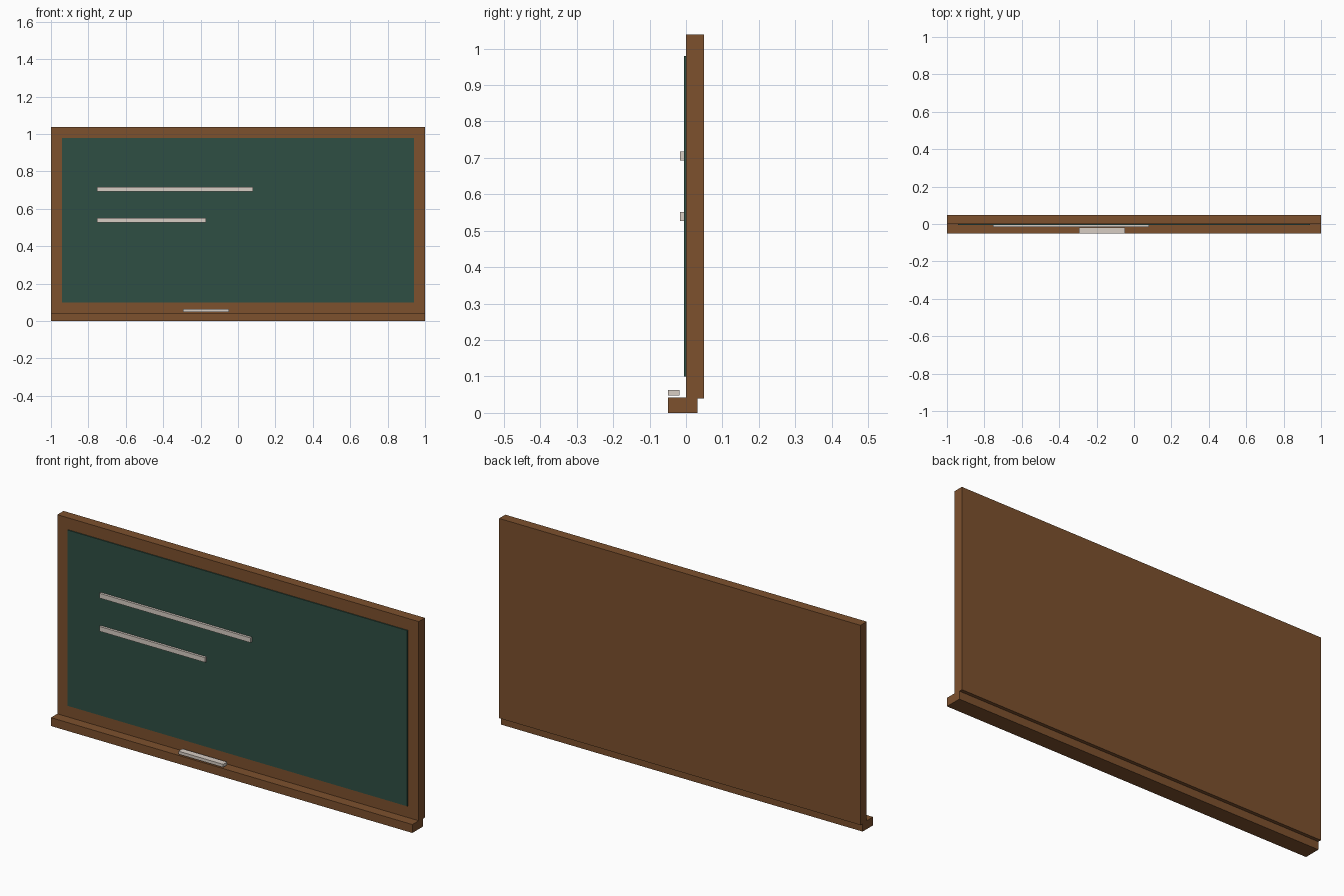
import bpy

cube = bpy.data.objects.get("Cube")
if cube:
    bpy.data.objects.remove(cube, do_unlink=True)


def material(name, r, g, b):
    mat = bpy.data.materials.new(name)
    mat.use_nodes = True
    mat.diffuse_color = (r, g, b, 1)
    bsdf = next(n for n in mat.node_tree.nodes if n.type == 'BSDF_PRINCIPLED')
    bsdf.inputs["Base Color"].default_value = (r, g, b, 1)
    return mat


def box(name, mat, x, y, z):
    """Box spanning the (low, high) range on each axis."""
    spans = (x, y, z)
    bpy.ops.mesh.primitive_cube_add(size=1, location=[(a + b) / 2 for a, b in spans])
    obj = bpy.context.object
    obj.name = name
    obj.scale = [b - a for a, b in spans]
    bpy.ops.object.transform_apply(location=False, rotation=False, scale=True)
    obj.data.materials.append(mat)
    return obj


wood = material("brown wood", 0.205, 0.082, 0.027)
slate = material("green slate", 0.028, 0.078, 0.056)
chalk = material("pale chalk", 0.68, 0.61, 0.55)

# Wooden backing and the ledge along its foot
box("backing_board", wood, (-1, 1), (0, 0.049), (0.039, 1.038))
box("chalk_ledge", wood, (-1, 1), (-0.05, 0.032), (0, 0.042))

# Thin writing surface
box("writing_surface", slate, (-0.94, 0.94), (-0.005, 0.001), (0.1, 0.979))

# Raised chalk strokes
for name, right, height in (("upper_stroke", 0.08, 0.705), ("lower_stroke", -0.17, 0.539)):
    box(name, chalk, (-0.755, right), (-0.017, -0.004), (height - 0.012, height + 0.012))

# Stick of chalk above the ledge
box("chalk_stick", chalk, (-0.295, -0.047), (-0.05, -0.018), (0.048, 0.063))
